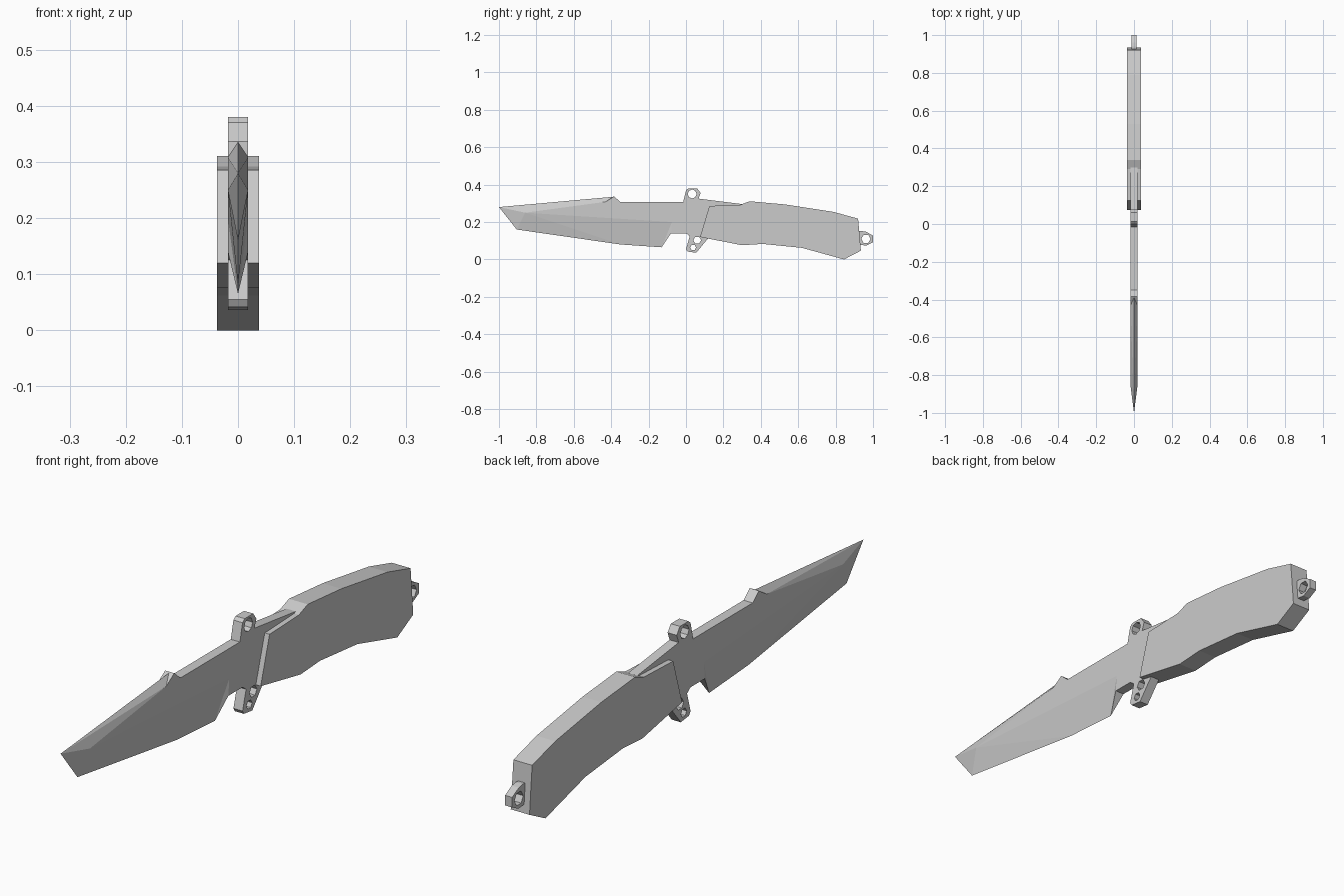
import bpy, bmesh, math
from mathutils import Matrix

if "Cube" in bpy.data.objects:
    bpy.data.objects.remove(bpy.data.objects["Cube"])


def symmetric_part(name, faces):
    """Build from +x side faces of (x, y, z): wall the rim in to x = 0, then mirror."""
    bm = bmesh.new()
    for f in faces:
        bm.faces.new([bm.verts.new(p) for p in f])
    bmesh.ops.remove_doubles(bm, verts=bm.verts[:], dist=1e-5)
    rim = [e for e in bm.edges if e.is_boundary and max(v.co.x for v in e.verts) > 1e-5]
    new = bmesh.ops.extrude_edge_only(bm, edges=rim)["geom"]
    for v in new:
        if isinstance(v, bmesh.types.BMVert):
            v.co.x = 0
    bmesh.ops.remove_doubles(bm, verts=bm.verts[:], dist=1e-5)
    bmesh.ops.mirror(bm, geom=bm.verts[:] + bm.edges[:] + bm.faces[:],
                     axis='X', merge_dist=1e-4)
    bmesh.ops.recalc_face_normals(bm, faces=bm.faces[:])
    # merge the coplanar rim halves across the centre line
    bmesh.ops.dissolve_limit(bm, angle_limit=0.001, verts=bm.verts[:], edges=bm.edges[:])
    mesh = bpy.data.meshes.new(name)
    bm.to_mesh(mesh)
    bm.free()
    obj = bpy.data.objects.new(name, mesh)
    bpy.context.collection.objects.link(obj)
    return obj


def plate(x, outline):
    return [(x, y, z) for y, z in outline]


def drill(obj, name, y, z, r, sides=6):
    """Cut a polygonal hole through the part along x."""
    bpy.ops.mesh.primitive_cylinder_add(vertices=sides, radius=r, depth=0.2,
                                        location=(0, y, z),
                                        rotation=(0, math.pi / 2, 0))
    cutter = bpy.context.object
    cutter.name = name
    cutter.hide_render = True
    cutter.hide_viewport = False
    cutter.display_type = 'WIRE'
    mod = obj.modifiers.new(name, 'BOOLEAN')
    mod.operation = 'DIFFERENCE'
    mod.solver = 'EXACT'
    mod.object = cutter


# Blade, guard and tang in one piece
T = 0.018
tip, toe, belly, heel = (0, -1, 0.28), (0, -0.905, 0.16), (0, -0.35, 0.08), (0, -0.13, 0.065)
spine = (0, -0.39, 0.335)
grind_front, grind_back = (T, -0.86, 0.25), (T, -0.075, 0.2)
swedge, notch = (T, -0.43, 0.308), (T, -0.08, 0.14)
hump = (T, -0.385, 0.337)
flat = [grind_front, swedge, hump] + plate(T, [
    (-0.35, 0.307), (-0.015, 0.307),
    (0.0, 0.37), (0.012, 0.38), (0.06, 0.38), (0.078, 0.355), (0.067, 0.325),
    (0.3, 0.296), (0.32, 0.2), (0.16, 0.15), (0.12, 0.115),
    (0.055, 0.036), (0.008, 0.042), (0.0, 0.055), (0.02, 0.125), (0.0, 0.14),
]) + [notch, grind_back]
blade = symmetric_part("blade_and_guard", [
    flat,
    [tip, toe, grind_front],
    [grind_front, toe, belly],
    [grind_front, belly, grind_back],
    [grind_back, belly, heel],
    [grind_back, heel, notch],
    [tip, grind_front, swedge],
    [tip, swedge, spine],
    [spine, swedge, hump],
])
drill(blade, "upper_guard_hole", 0.033, 0.35, 0.024, 8)
drill(blade, "lower_guard_hole", 0.06, 0.103, 0.021)
drill(blade, "small_guard_hole", 0.038, 0.064, 0.016)

# Handle grip
symmetric_part("handle", [plate(0.037, [
    (0.075, 0.12), (0.125, 0.286), (0.29, 0.292), (0.34, 0.311), (0.53, 0.294),
    (0.79, 0.254), (0.92, 0.218), (0.928, 0.13), (0.935, 0.047), (0.845, 0.0),
    (0.62, 0.062), (0.41, 0.083), (0.3, 0.076)])])

# Lanyard ring at the butt
ring = symmetric_part("lanyard_ring", [plate(0.014, [
    (0.91, 0.15), (0.94, 0.152), (0.962, 0.148), (1.0, 0.128),
    (1.0, 0.092), (0.965, 0.074), (0.91, 0.08)])])
drill(ring, "lanyard_hole", 0.962, 0.11, 0.025)
